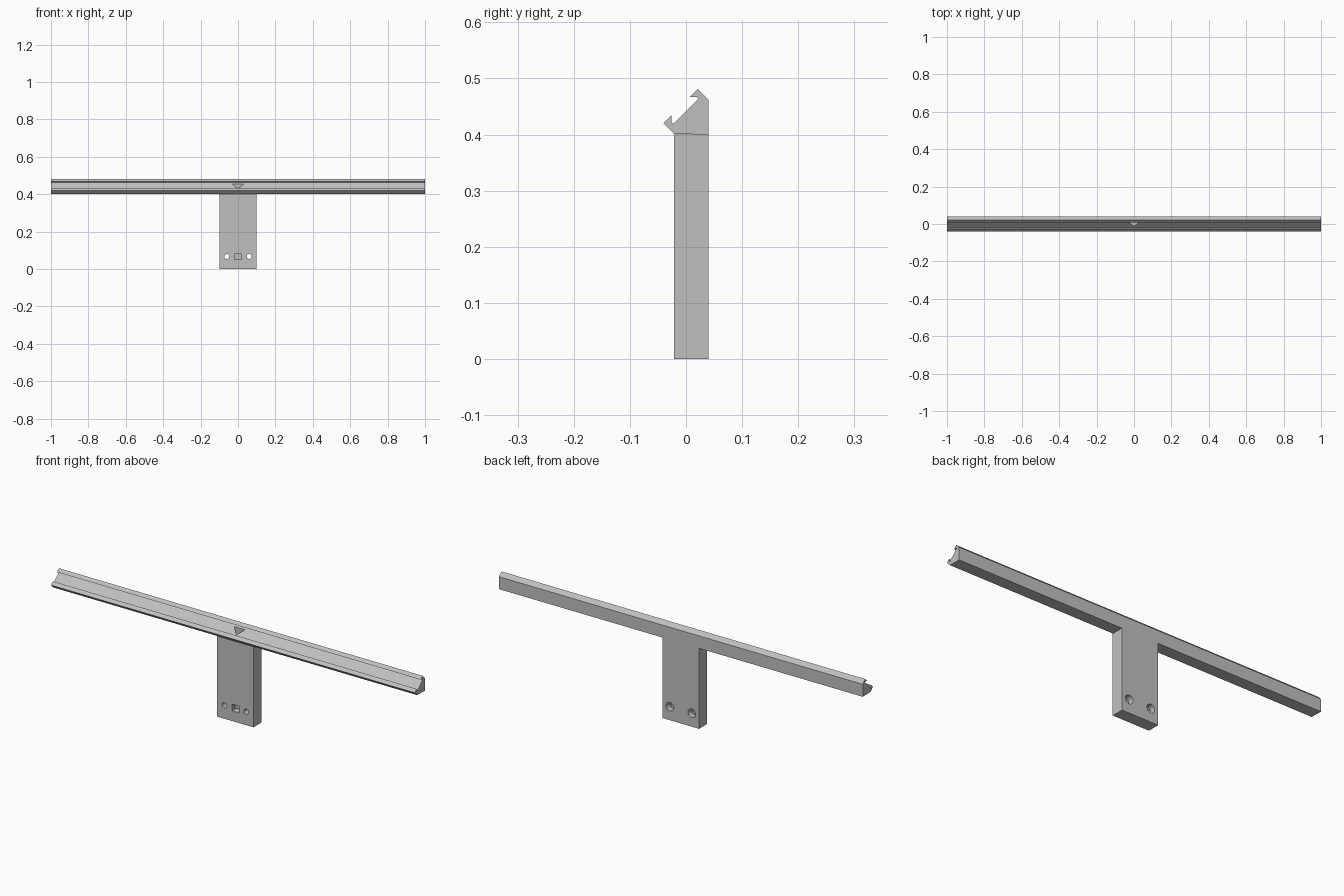
import bpy, bmesh, math
from mathutils import Matrix, Vector

if "Cube" in bpy.data.objects:
    bpy.data.objects.remove(bpy.data.objects["Cube"], do_unlink=True)

grey = bpy.data.materials.new("plain grey")
grey.use_nodes = True
colour = (0.53, 0.53, 0.53, 1)
grey.diffuse_color = colour
grey.node_tree.nodes["Principled BSDF"].inputs["Base Color"].default_value = colour


def add_object(name, bm):
    bmesh.ops.recalc_face_normals(bm, faces=bm.faces[:])
    mesh = bpy.data.meshes.new(name)
    bm.to_mesh(mesh)
    bm.free()
    mesh.materials.append(grey)
    obj = bpy.data.objects.new(name, mesh)
    bpy.context.collection.objects.link(obj)
    return obj


def prism(name, points, offset):
    """Extrude a flat outline along an offset."""
    bm = bmesh.new()
    face = bm.faces.new([bm.verts.new(p) for p in points])
    extruded = bmesh.ops.extrude_face_region(bm, geom=[face])["geom"]
    moved = [g for g in extruded if isinstance(g, bmesh.types.BMVert)]
    bmesh.ops.translate(bm, verts=moved, vec=offset)
    return add_object(name, bm)


def box(name, x, y, z):
    outline = [(x[0], y[0], z[0]), (x[1], y[0], z[0]),
               (x[1], y[0], z[1]), (x[0], y[0], z[1])]
    return prism(name, outline, Vector((0, y[1] - y[0], 0)))


def cylinder(name, x, z, radius, y0, y1):
    bm = bmesh.new()
    place = Matrix.Translation((x, (y0 + y1) / 2, z)) @ Matrix.Rotation(math.pi / 2, 4, "X")
    bmesh.ops.create_cone(bm, cap_ends=True, segments=32, radius1=radius,
                          radius2=radius, depth=y1 - y0, matrix=place)
    return add_object(name, bm)


def cut(target, cutters):
    """Subtract the cutters and bake the result into the mesh."""
    for c in cutters:
        mod = target.modifiers.new("cut", "BOOLEAN")
        mod.operation, mod.solver, mod.object = "DIFFERENCE", "EXACT", c
    bpy.context.view_layer.update()
    graph = bpy.context.evaluated_depsgraph_get()
    baked = bpy.data.meshes.new_from_object(target.evaluated_get(graph))
    target.modifiers.clear()
    target.data = baked


FRONT, BACK, JOIN = -0.021, 0.04, 0.4

# Bar: sloped channel between two hooked lips, mirrored across the slope
upper = [(BACK, JOIN + 0.062), (0.021, 0.481), (0.007, 0.467), (0.02, 0.467), (0.022, 0.463)]
k = 0.441
lower = [(k - z, k - y) for y, z in reversed(upper)]
profile = [(BACK, JOIN)] + upper + lower
rail = prism("sloped_rail", [(-1, y, z) for y, z in profile], Vector((2, 0, 0)))

# Upright mounting plate
plate = box("mounting_plate", (-0.1, 0.1), (FRONT, BACK), (0, JOIN))

# Vertical triangular cable duct, open in the slope and at the front pocket
duct = prism("duct_cutter", [(-0.03, 0.013, 0.052), (0.03, 0.013, 0.052), (0, -0.012, 0.052)],
             Vector((0, 0, 0.408)))
pocket = box("pocket_cutter", (-0.019, 0.019), (-0.1, 0.012), (0.05, 0.084))

# Screw holes, widened at the back
holes = []
for x in (-0.06, 0.06):
    holes.append(cylinder("screw_cutter", x, 0.067, 0.013, -0.1, 0.1))
    holes.append(cylinder("screw_head_cutter", x, 0.067, 0.021, 0.012, 0.1))

cut(rail, [duct])
cut(plate, [duct, pocket] + holes)
for c in [duct, pocket] + holes:
    bpy.data.objects.remove(c, do_unlink=True)

# Round hole walls read smooth, all other edges stay sharp
bpy.ops.object.select_all(action="DESELECT")
plate.select_set(True)
bpy.context.view_layer.objects.active = plate
bpy.ops.object.shade_smooth_by_angle(angle=math.radians(30))
